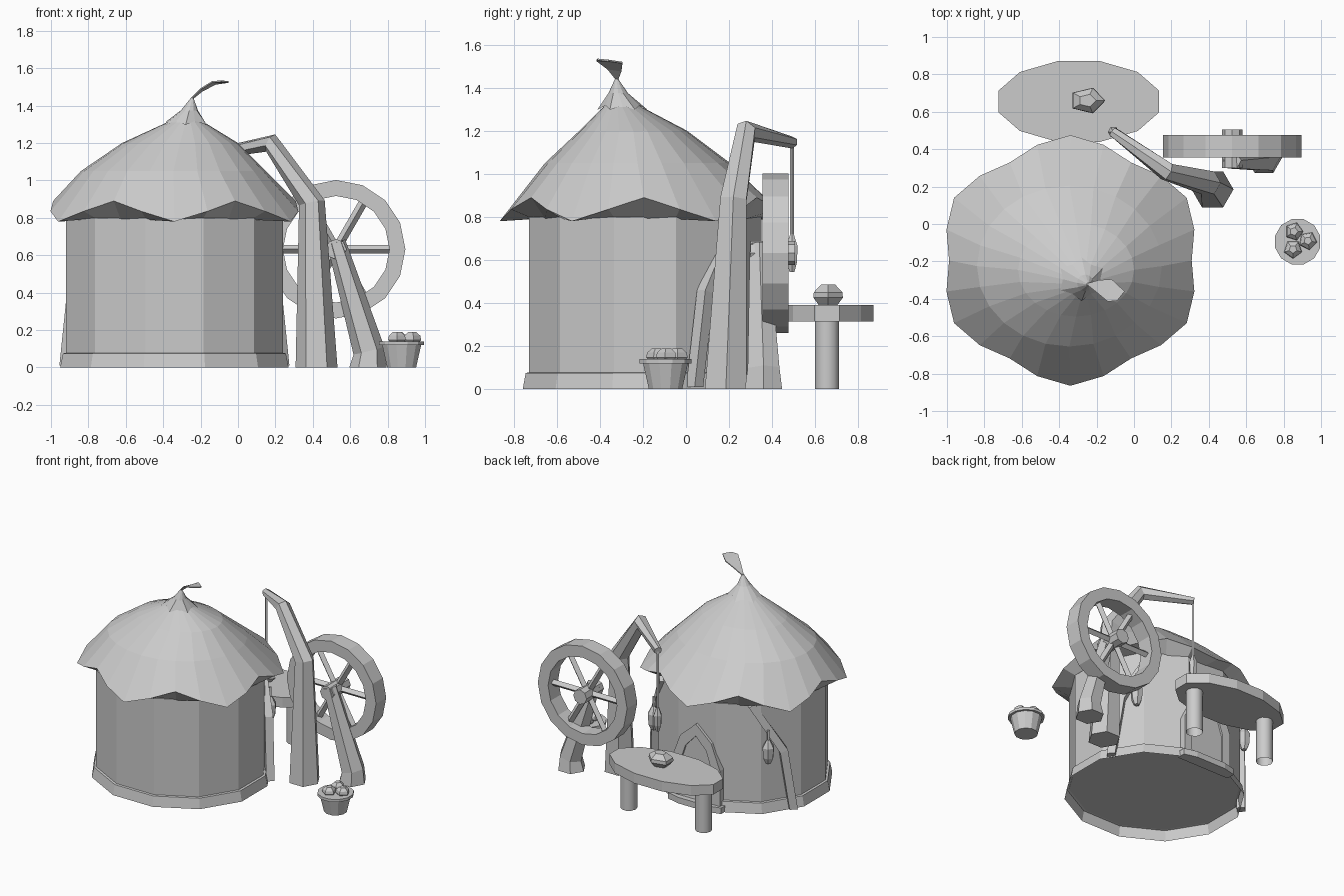
import bpy
import bmesh
from math import sin, cos, pi, radians
from mathutils import Vector

if "Cube" in bpy.data.objects:
    bpy.data.objects.remove(bpy.data.objects["Cube"], do_unlink=True)

GREY = (0.6, 0.6, 0.6, 1)
grey = bpy.data.materials.new("plain_grey")
grey.use_nodes = True
grey.diffuse_color = GREY
grey.node_tree.nodes["Principled BSDF"].inputs["Base Color"].default_value = GREY


def loft(name, rings, caps=(True, True), loop=False):
    """Skin a list of equal rings of points."""
    bm = bmesh.new()
    rows = [[bm.verts.new(p) for p in ring] for ring in rings]
    pairs = list(zip(rows, rows[1:]))
    if loop:
        pairs.append((rows[-1], rows[0]))
    for a, b in pairs:
        for i in range(len(a)):
            j = (i + 1) % len(a)
            bm.faces.new((a[i], a[j], b[j], b[i]))
    for end, row in zip(caps, (rows[0], rows[-1])):
        if end and not loop:
            bm.faces.new(row)
    bmesh.ops.recalc_face_normals(bm, faces=bm.faces)
    mesh = bpy.data.meshes.new(name)
    bm.to_mesh(mesh)
    bm.free()
    obj = bpy.data.objects.new(name, mesh)
    mesh.materials.append(grey)
    bpy.context.collection.objects.link(obj)
    return obj


def ring(x, y, z, rx, ry, n, turn=0.0):
    return [(x + rx * cos(turn + 2 * pi * i / n), y + ry * sin(turn + 2 * pi * i / n), z) for i in range(n)]


def lathe(name, x, y, profile, n, turn=0.0, stretch=1.0, caps=(True, True)):
    """Profile is a list of (radius, height)."""
    return loft(name, [ring(x, y, z, r * stretch, r, n, turn) for r, z in profile], caps)


def beam(name, path, radii, n=6):
    """Tapered bent beam; ends standing on the ground are cut level."""
    pts = [Vector(p) for p in path]
    rings = []
    for i, p in enumerate(pts):
        t = (pts[min(i + 1, len(pts) - 1)] - pts[max(i - 1, 0)]).normalized()
        if p.z < 0.02:
            t = Vector((0, 0, 1))
        side = t.cross(Vector((0, 1, 0))).normalized()
        up = t.cross(side)
        rings.append([p + radii[i] * (side * cos(2 * pi * k / n) + up * sin(2 * pi * k / n)) for k in range(n)])
    return loft(name, rings)


def lantern(name, x, y, z, top, r):
    lathe(name, x, y, [(r * 0.45, z - 0.085), (r * 0.9, z - 0.04), (r, z + 0.035), (r * 0.5, z + 0.075), (0.01, z + 0.09)], 6)
    lathe(name + "_cord", x, y, [(0.01, z + 0.08), (0.01, top)], 4)


HX, HY = -0.34, -0.19
T12 = radians(15)
OVAL = 1.075

# Slightly oval hut on a hollow base with a raised floor
lathe("hut_wall", HX, HY, [(0.559, 0.075), (0.559, 0.8)], 12, T12, OVAL)
lathe("hut_base", HX, HY, [(0.588, 0), (0.574, 0.075), (0.55, 0.08)], 12, T12, OVAL, (False, False))

# Lobed roof: six low points with raised scallops between
RY = -0.195
rim = []
for i in range(24):
    a = pi / 2 + i * pi / 12
    r, z = [(0.67, 0.78), (0.64, 0.835), (0.605, 0.89), (0.64, 0.835)][i % 4]
    rim.append((HX + 1.072 * r * cos(a), RY + r * sin(a), z))
roof_rings = [ring(HX, HY, 0.79, 0.575, 0.535, 24, pi / 2), rim]
for x, y, z, rx, ry in [(-0.345, -0.225, 1.05, 0.495, 0.43), (-0.31, -0.245, 1.2, 0.31, 0.25),
                        (-0.28, -0.295, 1.31, 0.1, 0.09), (-0.25, -0.32, 1.4, 0.02, 0.02)]:
    roof_rings.append(ring(x, y, z, rx, ry, 24, pi / 2))
loft("roof", roof_rings)

# Pointed cap with a ragged hem lying on the roof
hem = []
for i in range(12):
    a = i * pi / 6
    r, z = (0.13, 1.297) if i % 2 else (0.1, 1.318)
    hem.append((-0.28 + r * cos(a), -0.295 + r * 0.9 * sin(a), z))
loft("roof_cap", [hem, ring(-0.26, -0.315, 1.375, 0.045, 0.045, 12), ring(-0.245, -0.322, 1.44, 0.008, 0.008, 12)])

# Curled leaf at the tip
leaf_rows = [((-0.25, -0.325, 1.435), (-0.24, -0.315, 1.435)),
             ((-0.2, -0.365, 1.485), (-0.19, -0.3, 1.475)),
             ((-0.14, -0.415, 1.522), (-0.12, -0.295, 1.512)),
             ((-0.09, -0.41, 1.527), (-0.05, -0.36, 1.522))]
loft("leaf", [[a, b, (b[0], b[1], b[2] + 0.008), (a[0], a[1], a[2] + 0.008)] for a, b in leaf_rows])


# Pointed back door with frame and step
def arch(w, spring, top, y):
    mid = spring + (top - spring) * 0.62
    half = [(w, 0.02), (w, spring), (w * 0.64, mid)]
    pts = half + [(0, top)] + [(-x, z) for x, z in reversed(half)]
    return [(HX + x, y, z) for x, z in pts]


loft("door", [arch(0.14, 0.28, 0.52, 0.32), arch(0.14, 0.28, 0.52, 0.356)])
loft("door_frame", [arch(0.2, 0.31, 0.61, 0.3), arch(0.2, 0.31, 0.61, 0.37),
                    arch(0.135, 0.28, 0.52, 0.37), arch(0.135, 0.28, 0.52, 0.3)], loop=True)
step = [(-0.22, 0.32), (0.22, 0.32), (0.22, 0.385), (0.12, 0.41), (-0.12, 0.41), (-0.22, 0.385)]
loft("door_step", [[(HX + x, y, z) for x, y in step] for z in (0, 0.045)])

# Bent struts and lanterns on both sides of the hut
for side, s in (("left", 1), ("right", -1)):
    beam("strut_" + side, [(HX + s * 0.575, 0.04, 0.01), (HX + s * 0.53, 0.09, 0.45), (HX + s * 0.365, 0.235, 0.8)],
         [0.04, 0.04, 0.035], 4)
    lantern("lantern_" + side, HX + s * 0.475, 0.19, 0.46, 0.62, 0.043)

# Crane post with its arm, rope and lantern
beam("crane_post", [(0.42, 0.185, 0), (0.395, 0.22, 0.88), (0.175, 0.28, 1.2), (-0.115, 0.495, 1.145)],
     [0.112, 0.07, 0.052, 0.028])
lantern("crane_lantern", -0.11, 0.492, 0.63, 1.14, 0.03)

# Wheel and its leaning support
WX, WZ = 0.525, 0.632
beam("wheel_support", [(0.695, 0.36, 0), (0.7, 0.36, 0.09), (0.525, 0.34, 0.67)], [0.1, 0.085, 0.05])


def disc(r, y, n):
    return [(x, y, z) for x, z, _ in ring(WX, WZ, 0, r, r, n)]


loft("wheel_rim", [disc(0.37, 0.355, 16), disc(0.37, 0.475, 16), disc(0.285, 0.475, 16), disc(0.285, 0.355, 16)], loop=True)
loft("wheel_hub", [disc(0.055, 0.3, 8), disc(0.055, 0.505, 8)])
for k in range(6):
    a = k * pi / 3
    beam("spoke", [(WX + r * cos(a), 0.415, WZ + r * sin(a)) for r in (0.03, 0.3)], [0.024, 0.024], 4)

# Oval table
TX, TY = -0.295, 0.655
loft("table_top", [ring(TX, TY, z, 0.445, 0.223, 12, T12) for z in (0.315, 0.39)])
for s in (-1, 1):
    leg = lathe("table_leg", TX + s * 0.31, TY, [(0.058, 0), (0.058, 0.32)], 10, caps=(False, False))
    leg.data.shade_smooth()
lathe("table_fruit", -0.25, 0.66, [(0.045, 0.39), (0.072, 0.425), (0.07, 0.45), (0.035, 0.485)], 5, 0, 1.35)

# Filled basket with three fruits
lathe("basket", 0.875, -0.095, [(0.08, 0), (0.108, 0.12), (0.125, 0.12), (0.125, 0.14)], 12, T12)
for i, (x, y) in enumerate([(0.855, -0.04), (0.93, -0.09), (0.85, -0.135)]):
    lathe("basket_fruit", x, y, [(0.03, 0.125), (0.05, 0.148), (0.045, 0.17), (0.022, 0.19)], 5, i * 1.1)
